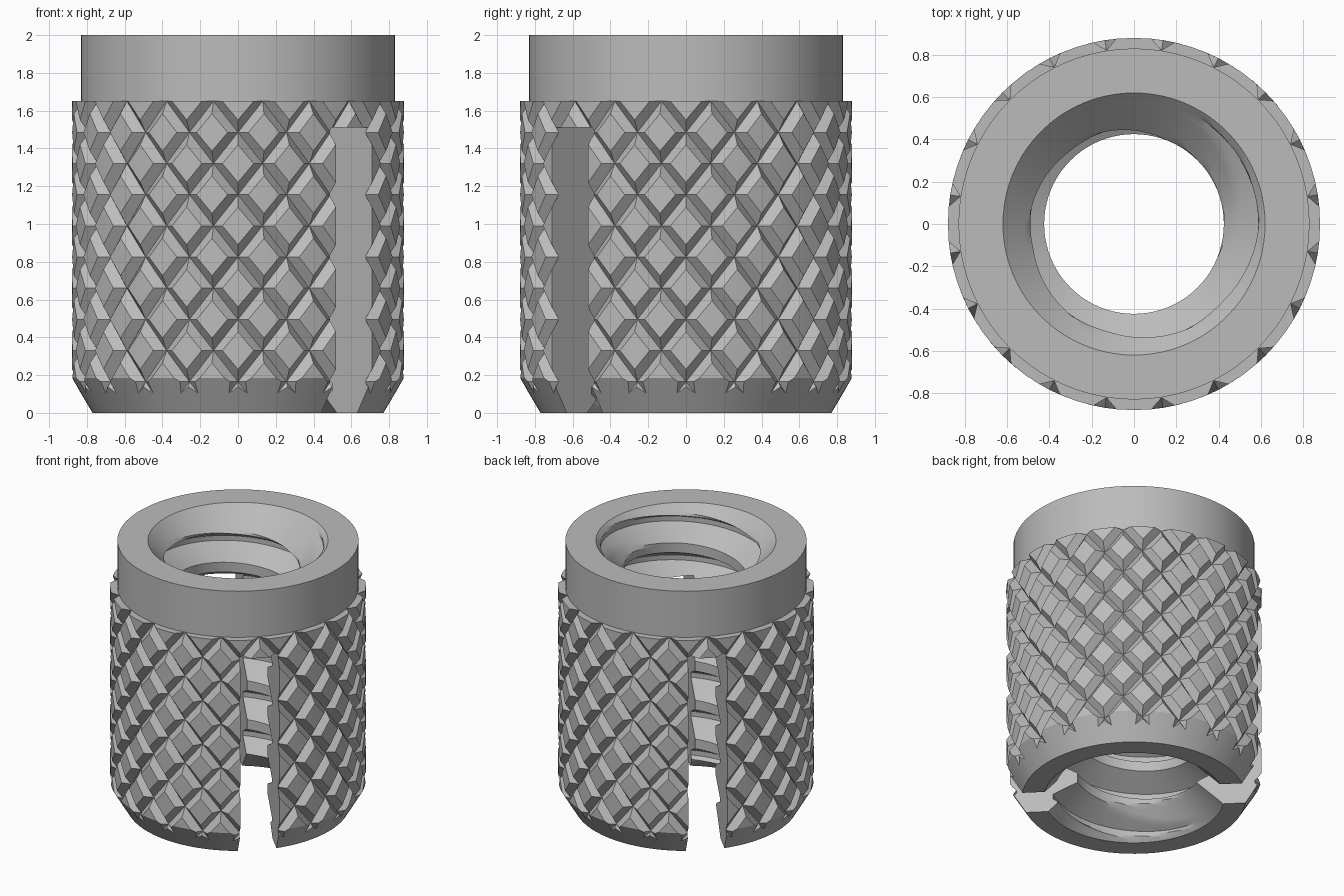
import bpy
import bmesh
from math import cos, sin, radians
from mathutils import Matrix, Vector

cube = bpy.data.objects.get("Cube")
if cube:
    bpy.data.objects.remove(cube, do_unlink=True)

OUTER, ROOT, COLLAR = 0.88, 0.832, 0.83    # knurl flats, groove bottoms, collar
SHOULDER, TOP, BEVEL = 1.65, 2.0, 0.185    # heights
BASE, MOUTH = 0.77, 0.62                   # bottom rim and bore mouth radii
PITCH, MINOR, MAJOR = 0.295, 0.425, 0.588  # inner thread
STEP = SHOULDER / 10                       # height of half a diamond
COLUMNS = 80
TURN = 360 / COLUMNS

metal = bpy.data.materials.new("grey_metal")
metal.use_nodes = True
grey = (0.5, 0.5, 0.5, 1)
metal.diffuse_color = grey
metal.node_tree.nodes["Principled BSDF"].inputs["Base Color"].default_value = grey


def make_object(name, bm):
    bmesh.ops.recalc_face_normals(bm, faces=bm.faces)
    mesh = bpy.data.meshes.new(name)
    bm.to_mesh(mesh)
    bm.free()
    mesh.materials.append(metal)
    obj = bpy.data.objects.new(name, mesh)
    bpy.context.scene.collection.objects.link(obj)
    return obj


def face(bm, *points):
    """Add a face from (radius, degrees, height) points."""
    bm.faces.new([bm.verts.new(Vector((r * cos(radians(a)), r * sin(radians(a)), z)))
                  for r, a, z in points])


def half_diamond(bm, row, a, side):
    """One half of a raised diamond with its sloping flanks."""
    z = SHOULDER - STEP * row
    flat = 0.6 * STEP
    top, bottom = (OUTER, a, z + flat), (OUTER, a, z - flat)
    corner = (OUTER, a + side * 5.4, z)
    node_top, node_bottom = (ROOT, a, z + STEP), (ROOT, a, z - STEP)
    node = (ROOT, a + side * 9, z)

    def rim(radius):
        return [(radius, a + side * d, z if radius == COLLAR else 0) for d in (9, TURN, 0)]

    if row == 9:
        # lowest row: grooves run out on the bevel
        middle = (OUTER, a, BEVEL)
        edge = (OUTER, a + side * 4.3, BEVEL)
        notch = (0.868, a + side * 6.3, z)
        tip = (ROOT, a + side * 5.7, 0.105)
        chin = (0.852, a + side * 9, 0.138)
        face(bm, top, middle, edge)
        face(bm, node_top, top, edge, notch, node)
        face(bm, node, notch, tip)
        face(bm, node, tip, chin)
        face(bm, middle, edge, notch, tip, chin, *rim(BASE))
        return
    face(bm, node_bottom, node, corner, bottom)
    if row == 0:
        # highest row: cut off flat by the shoulder
        middle = (OUTER, a, z)
        face(bm, middle, bottom, corner)
        face(bm, middle, corner, node, *rim(COLLAR))
    else:
        face(bm, top, bottom, corner)
        face(bm, node_top, top, corner, node)


def bore_point(row, col):
    """Point on the inner thread, widened by the countersinks at both ends."""
    z = 1.97 - PITCH / 8 + PITCH * (row / 16 - 8 + col / COLUMNS)
    z = min(max(z, 0), TOP)
    phase = min(row % 16, 16 - row % 16)
    depth = min(max((phase - 1) / 5, 0), 1)
    thread = MAJOR + (MINOR - MAJOR) * depth
    countersink = MOUTH - min(z, TOP - z)
    return (max(thread, countersink), col * TURN, z)


bm = bmesh.new()

# Diamond knurl with shoulder and bevel
for row in range(10):
    for k in range(20):
        for side in (-1, 1):
            half_diamond(bm, row, 9 * row + 18 * k, side)

# Collar wall, top face, bottom face
rings = [((COLLAR, SHOULDER), (COLLAR, TOP)),
         ((COLLAR, TOP), (MOUTH, TOP)),
         ((MOUTH, 0), (BASE, 0))]
for col in range(COLUMNS):
    a, b = col * TURN, (col + 1) * TURN
    for (r, z), (s, w) in rings:
        face(bm, (r, a, z), (r, b, z), (s, b, w), (s, a, w))

# Threaded bore
for col in range(COLUMNS):
    for row in range(9 * 16):
        quad = [bore_point(row, col), bore_point(row, col + 1),
                bore_point(row + 1, col + 1), bore_point(row + 1, col)]
        heights = [p[2] for p in quad]
        if max(heights) > 0 and min(heights) < TOP:
            face(bm, *quad)

bmesh.ops.remove_doubles(bm, verts=bm.verts, dist=0.00002)
sleeve = make_object("knurled_sleeve", bm)

# Slot across the lower part
bm = bmesh.new()
place = (Matrix.Translation((0, 0, 0.655)) @ Matrix.Rotation(radians(-45), 4, 'Z')
         @ Matrix.Diagonal((3, 0.27, 1.71, 1)))
bmesh.ops.create_cube(bm, size=1, matrix=place)
slot = make_object("slot_cutter", bm)
slot.hide_render = True
slot.display_type = 'WIRE'

# Smooth round walls, crisp groove edges
bpy.ops.object.select_all(action='DESELECT')
sleeve.select_set(True)
bpy.context.view_layer.objects.active = sleeve
bpy.ops.object.shade_smooth_by_angle(angle=radians(18))

cut = sleeve.modifiers.new("slot", 'BOOLEAN')
cut.operation = 'DIFFERENCE'
cut.solver = 'EXACT'
cut.object = slot
